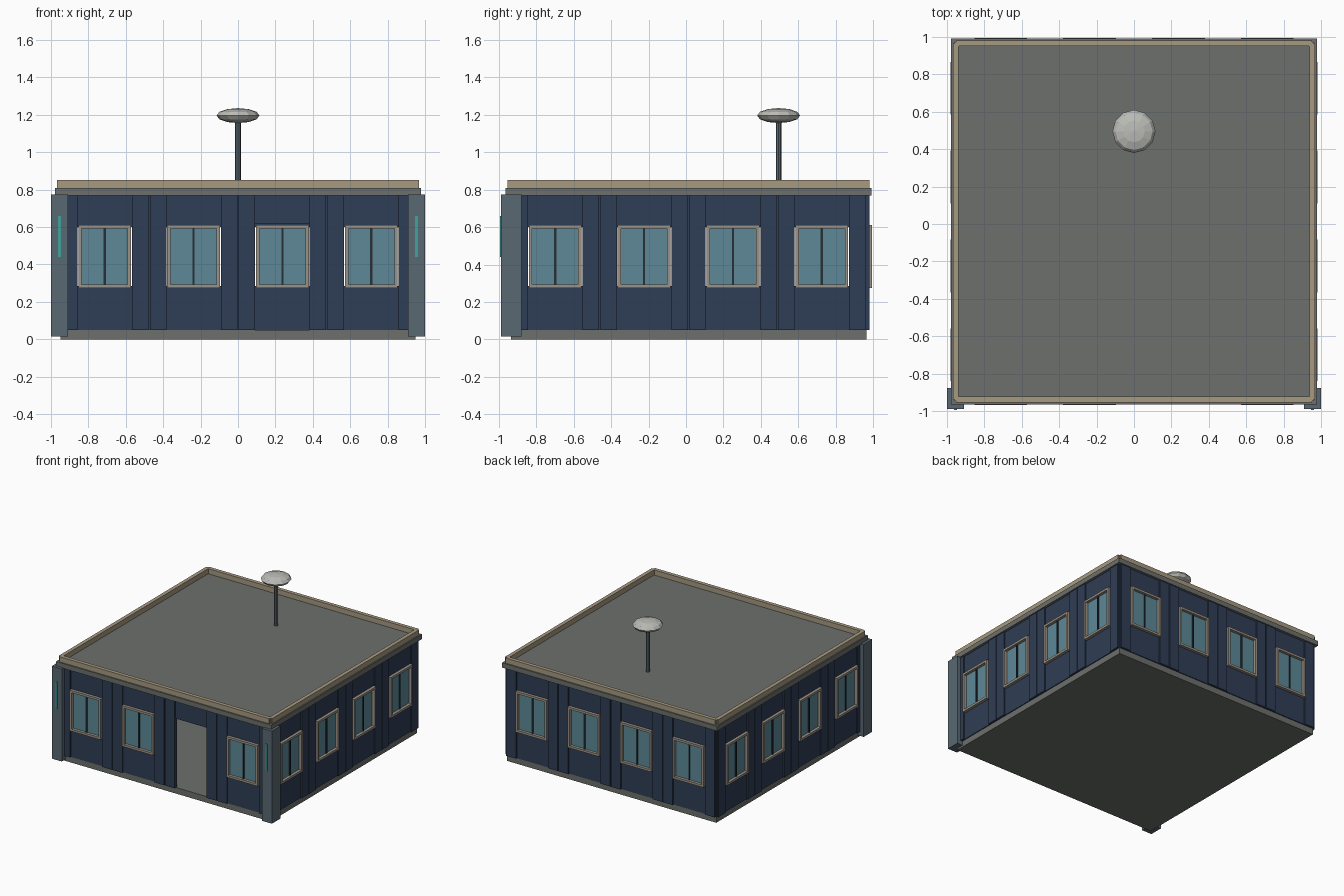
import bpy, bmesh, math
from mathutils import Matrix, Vector

if "Cube" in bpy.data.objects:
    bpy.data.objects.remove(bpy.data.objects["Cube"])

CY = 0.0135                      # building centre in y
H = 0.95                         # half length of each wall run
MOD = 0.475                      # width of one wall module


def mat(name, r, g, b):
    m = bpy.data.materials.new(name)
    m.diffuse_color = (r, g, b, 1)
    m.use_nodes = True
    m.node_tree.nodes["Principled BSDF"].inputs["Base Color"].default_value = m.diffuse_color
    return m


NAVY = mat("navy_panel", 0.028, 0.047, 0.09)
GLASS = mat("teal_glass", 0.11, 0.25, 0.31)
FRAME = mat("frame_beige", 0.33, 0.29, 0.24)
TRIM = mat("parapet_tan", 0.38, 0.32, 0.22)
CONC = mat("roof_grey", 0.15, 0.16, 0.15)
STEEL = mat("steel", 0.1, 0.14, 0.17)
LIGHT = mat("light_strip", 0.05, 0.36, 0.34)
DISH = mat("dish_grey", 0.5, 0.5, 0.47)
DARK = mat("dark_mullion", 0.02, 0.03, 0.035)


def boxes(name, spans, material, side=0):
    """One object from boxes (x0,x1,y0,y1,z0,z1), turned to a side of the building."""
    bm = bmesh.new()
    for x0, x1, y0, y1, z0, z1 in spans:
        centre = Vector(((x0 + x1) / 2, (y0 + y1) / 2, (z0 + z1) / 2))
        size = (abs(x1 - x0), abs(y1 - y0), abs(z1 - z0))
        bmesh.ops.create_cube(bm, size=1, matrix=Matrix.Translation(centre) @ Matrix.Diagonal((*size, 1)))
    turn = Matrix.Translation((0, CY, 0)) @ Matrix.Rotation(side * math.pi / 2, 4, 'Z')
    bm.transform(turn)
    return finish(name, bm, material)


def finish(name, bm, material):
    me = bpy.data.meshes.new(name)
    bm.to_mesh(me)
    bm.free()
    me.materials.append(material)
    ob = bpy.data.objects.new(name, me)
    bpy.context.collection.objects.link(ob)
    return ob


def ring(c, w, z0, z1, t, d0, d1):
    """Four boxes of a rectangular frame."""
    return [(c - w, c - w + t, -d1, -d0, z0, z1), (c + w - t, c + w, -d1, -d0, z0, z1),
            (c - w + t, c + w - t, -d1, -d0, z0, z0 + t), (c - w + t, c + w - t, -d1, -d0, z1 - t, z1)]


# Base slab and roof slab
boxes("base_slab", [(-H, H, -H, H, 0, 0.05)], CONC)
boxes("roof_slab", [(-0.978, 0.978, -0.978, 0.978, 0.77, 0.81)], CONC)

# Walls: four modules per side, with a doorway in the third front module
IN, OUT, REC = 0.935, 0.968, 0.957
for side, label in enumerate(("front", "right", "back", "left")):
    posts, infill, frames, panes, mullions = [], [], [], [], []
    for i in range(4):
        c = (i - 1.5) * MOD
        door = side == 0 and i == 2
        for s in (-1, 1):
            # side posts with a narrow seam at the module edge
            posts.append((c + s * 0.146, c + s * 0.234, -OUT, -IN, 0.05, 0.77))
            posts.append((c + s * 0.234, c + s * MOD / 2, -REC, -IN, 0.05, 0.77))
        infill.append((c - 0.146, c + 0.146, -REC, -IN, 0.62 if door else 0.6, 0.77))
        if door:
            continue
        infill.append((c - 0.146, c + 0.146, -REC, -IN, 0.05, 0.285))
        frames += ring(c, 0.141, 0.275, 0.61, 0.018, 0.923, 0.981)
        panes.append((c - 0.125, c + 0.125, -0.958, -0.946, 0.29, 0.595))
        mullions.append((c - 0.006, c + 0.006, -0.966, -0.938, 0.292, 0.593))
    boxes(label + "_wall_posts", posts, NAVY, side)
    boxes(label + "_wall_infill", infill, NAVY, side)
    boxes(label + "_window_frames", frames, FRAME, side)
    boxes(label + "_window_glass", panes, GLASS, side)
    boxes(label + "_window_mullions", mullions, DARK, side)
    # Parapet bar along this side
    boxes(label + "_parapet", [(-0.952, 0.952, -0.968, -0.937, 0.81, 0.852)], TRIM, side)

# Small blocks joining the parapet bars at the corners
boxes("parapet_corners", [(sx * 0.935, sx * 0.96, sy * 0.935, sy * 0.96, 0.81, 0.85)
                          for sx in (-1, 1) for sy in (-1, 1)], TRIM)

# Front corner pillars with light strips
for s, label in ((-1, "left"), (1, "right")):
    y0, y1 = -0.988 - CY, -0.878 - CY
    boxes(label + "_corner_pillar", [(s * 0.91, s * 1.0, y0, -0.94, 0.015, 0.775),
                                     (s * 0.94, s * 1.0, -0.94, y1, 0.015, 0.775)], STEEL)
    boxes(label + "_light_strip", [(s * 0.947, s * 0.962, -0.995 - CY, y0 + 0.004, 0.44, 0.66)], LIGHT)

# Antenna mast
bm = bmesh.new()
bmesh.ops.create_cone(bm, cap_ends=True, segments=8, radius1=0.015, radius2=0.015, depth=0.37,
                      matrix=Matrix.Translation((0, 0.495, 0.99)))
finish("antenna_mast", bm, STEEL)

# Faceted antenna dish
bm = bmesh.new()
bmesh.ops.create_uvsphere(bm, u_segments=12, v_segments=6, radius=1,
                          matrix=Matrix.Translation((0, 0.495, 1.196)) @ Matrix.Diagonal((0.115, 0.115, 0.04, 1)))
finish("antenna_dish", bm, DISH)
